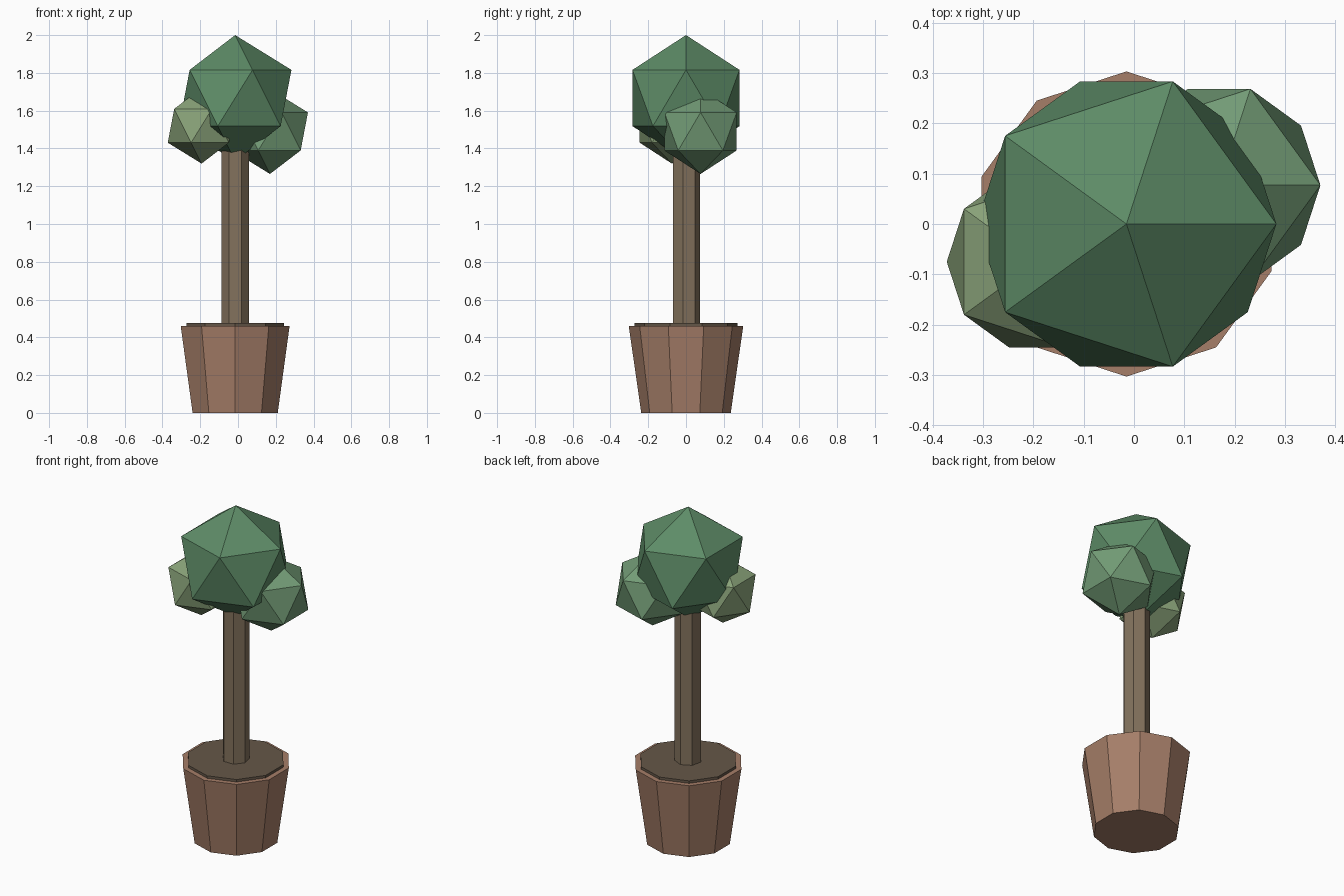
import bpy

if "Cube" in bpy.data.objects:
    bpy.data.objects.remove(bpy.data.objects["Cube"])

CX = -0.015  # axis of pot, trunk and crown


def paint(name, color):
    obj = bpy.context.object
    obj.name = name
    mat = bpy.data.materials.new(name + "_color")
    mat.diffuse_color = (*color, 1)
    mat.use_nodes = True
    mat.node_tree.nodes["Principled BSDF"].inputs["Base Color"].default_value = mat.diffuse_color
    obj.data.materials.append(mat)


def tapered(name, sides, r_bottom, r_top, z0, z1, color):
    bpy.ops.mesh.primitive_cone_add(vertices=sides, radius1=r_bottom, radius2=r_top,
                                    depth=z1 - z0, location=(CX, 0, (z0 + z1) / 2))
    paint(name, color)


def leaf_ball(name, radius, location, color):
    bpy.ops.mesh.primitive_ico_sphere_add(subdivisions=1, radius=radius, location=location)
    paint(name, color)


# Pot, soil and trunk
tapered("pot", 10, 0.237, 0.303, 0.0, 0.46, (0.38, 0.21, 0.14))
tapered("soil", 10, 0.272, 0.272, 0.435, 0.475, (0.13, 0.095, 0.065))
tapered("trunk", 7, 0.075, 0.075, 0.45, 1.45, (0.23, 0.17, 0.11))

# Foliage: large crown with two smaller clumps below it
leaf_ball("crown", 0.333, (CX, 0, 1.667), (0.11, 0.26, 0.135))
leaf_ball("right_foliage", 0.225, (0.169, 0.077, 1.49), (0.17, 0.33, 0.18))
leaf_ball("left_foliage", 0.2, (-0.193, -0.075, 1.52), (0.25, 0.36, 0.19))
